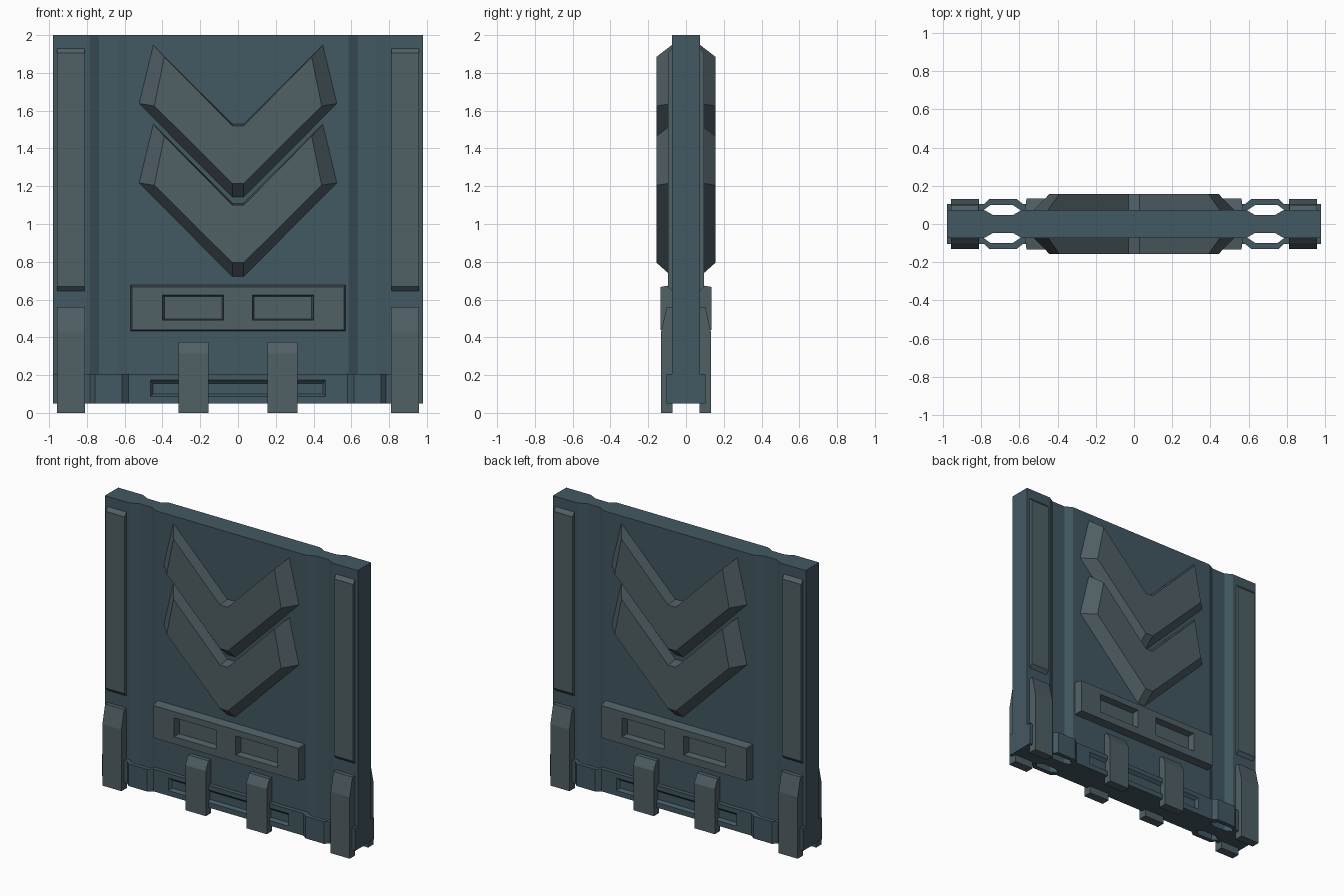
import bpy, bmesh

if "Cube" in bpy.data.objects:
    bpy.data.objects.remove(bpy.data.objects["Cube"])


def material(name, rgb):
    m = bpy.data.materials.new(name)
    m.diffuse_color = (*rgb, 1)
    m.use_nodes = True
    m.node_tree.nodes["Principled BSDF"].inputs["Base Color"].default_value = m.diffuse_color
    return m


PANEL = material("panel_blue", (0.055, 0.098, 0.122))
TRIM = material("trim_grey", (0.08, 0.115, 0.13))


def loft(name, start, end, mat=None, mirror=(False, False), cutter=None):
    """Closed solid between two matching 3D loops, with optional recess and mirroring."""
    bm = bmesh.new()
    a = [bm.verts.new(p) for p in start]
    b = [bm.verts.new(p) for p in end]
    n = len(a)
    bm.faces.new(a)
    bm.faces.new(b[::-1])
    for i in range(n):
        j = (i + 1) % n
        bm.faces.new((a[j], a[i], b[i], b[j]))
    bmesh.ops.recalc_face_normals(bm, faces=bm.faces)
    me = bpy.data.meshes.new(name)
    bm.to_mesh(me)
    bm.free()
    ob = bpy.data.objects.new(name, me)
    bpy.context.collection.objects.link(ob)
    if mat:
        me.materials.append(mat)
    if cutter:
        mod = ob.modifiers.new("recess", 'BOOLEAN')
        mod.operation = 'DIFFERENCE'
        mod.solver = 'EXACT'
        mod.object = cutter
        cutter.hide_render = True
        cutter.hide_set(True)
    if any(mirror):
        mod = ob.modifiers.new("mirror", 'MIRROR')
        mod.use_axis = (mirror[0], mirror[1], False)
        mod.use_mirror_merge = False
    return ob


def both_sides(half):
    """Complete a right-half outline with its left half."""
    return half + [(-x, v) for x, v in reversed(half)]


def at_y(loop, y):
    return [(x, y, z) for x, z in loop]


def at_z(loop, z):
    return [(x, y, z) for x, y in loop]


def at_x(loop, x):
    return [(x, y, z) for y, z in loop]


def rect(x0, x1, z0, z1):
    return [(x0, z0), (x1, z0), (x1, z1), (x0, z1)]


# Main slab with two vertical grooves on each face
front = [(0.585, -0.074), (0.635, -0.046), (0.735, -0.046),
         (0.785, -0.074), (0.979, -0.074)]
outline = both_sides(front + [(x, -y) for x, y in reversed(front)])
loft("panel", at_z(outline, 0.05), at_z(outline, 2.0), PANEL)

# Base band, bulging out over the grooves, with a long shallow slot
outer = [(0.58, -0.104), (0.613, -0.13), (0.757, -0.13),
         (0.783, -0.104), (0.979, -0.104)]
inner = [(0.979, -0.07), (0.79, -0.07), (0.75, -0.1),
         (0.635, -0.1), (0.59, -0.07)]
band = both_sides(outer + inner)
slot = loft("slot_cutter", at_y(rect(-0.465, 0.465, 0.085, 0.175), -0.105),
            at_y(rect(-0.45, 0.45, 0.1, 0.155), -0.085))
loft("base_band", at_z(band, 0.05), at_z(band, 0.205), PANEL, (False, True), slot)

# Two stacked chevrons with bevelled edges
chevron_base = [(0.03, 1.53), (0.45, 1.95), (0.525, 1.638), (0.03, 1.14)]
chevron_face = [(0.03, 1.52), (0.39, 1.885), (0.443, 1.625), (0.03, 1.215)]
for name, drop in (("upper_chevron", 0), ("lower_chevron", 0.42)):
    base, face = (both_sides([(x, z - drop) for x, z in half])
                  for half in (chevron_base, chevron_face))
    loft(name, at_y(base, -0.072), at_y(face, -0.156), TRIM, (False, True))

# Plate with two recessed windows
windows = loft("window_cutter", at_y(rect(0.075, 0.402, 0.49, 0.625), -0.14),
               at_y(rect(0.085, 0.39, 0.498, 0.615), -0.09), mirror=(True, False))
loft("window_plate", at_y(rect(-0.57, 0.57, 0.433, 0.678), -0.07),
     at_y(rect(-0.562, 0.562, 0.44, 0.667), -0.134), TRIM, (False, True), windows)

# Long edge rails with sloped ends
loft("edge_rail", at_y(rect(0.812, 0.957, 0.64, 1.935), -0.07),
     at_y(rect(0.812, 0.957, 0.668, 1.905), -0.096), TRIM, (True, True))

# Foot clips: tall outer pair and short inner pair
for name, x0, x1, bend, top in (("outer_clip", 0.81, 0.957, 0.43, 0.56),
                                ("inner_clip", 0.157, 0.315, 0.315, 0.375)):
    side = [(-0.072, 0), (-0.132, 0), (-0.132, bend), (-0.102, top), (-0.072, top)]
    loft(name, at_x(side, x0), at_x(side, x1), TRIM, (True, True))
